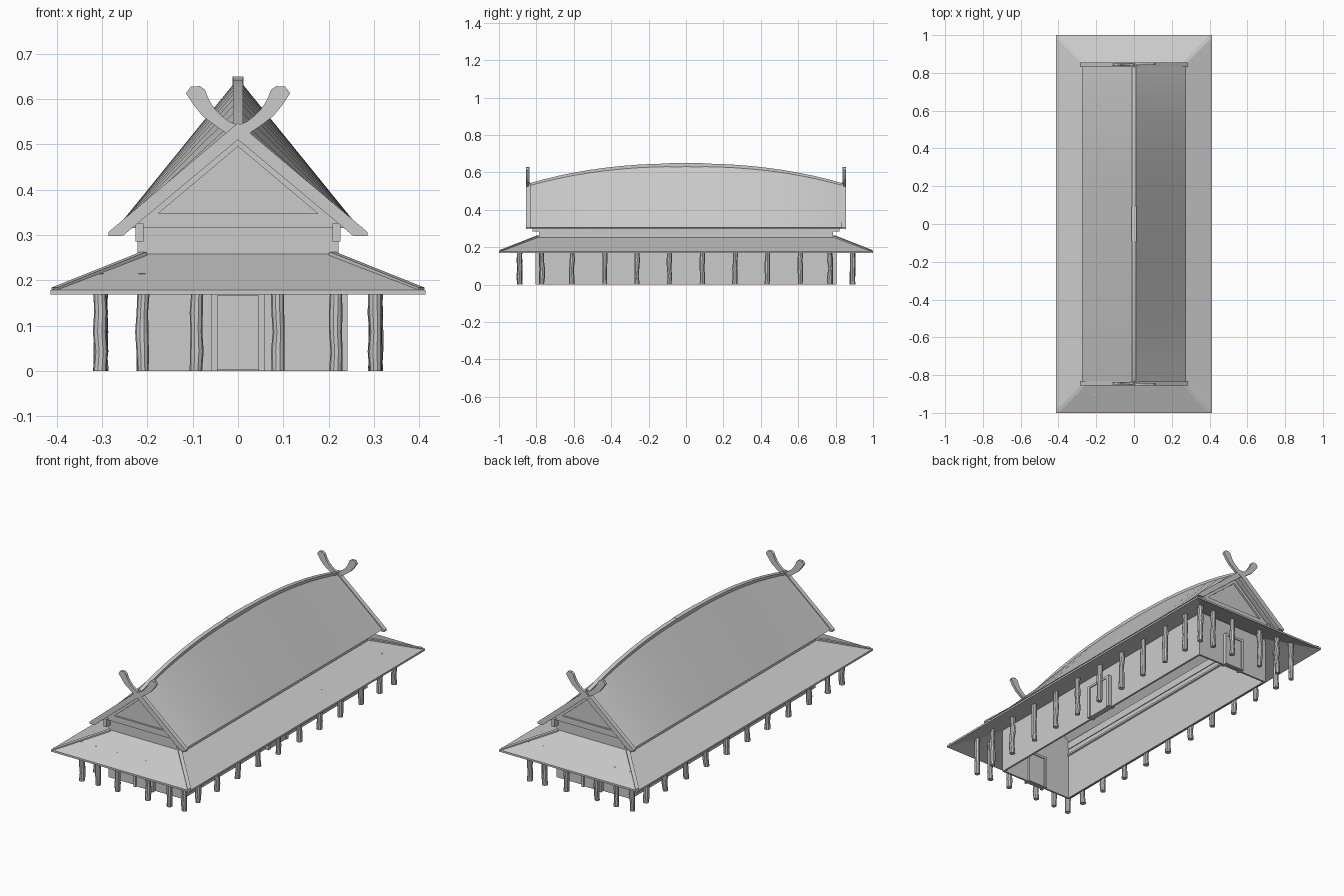
import bpy, bmesh, math, random
from mathutils import Vector, Matrix

if "Cube" in bpy.data.objects:
    bpy.data.objects.remove(bpy.data.objects["Cube"])

random.seed(4)


def make(name, bm, smooth=False):
    bmesh.ops.recalc_face_normals(bm, faces=bm.faces)
    me = bpy.data.meshes.new(name)
    bm.to_mesh(me)
    bm.free()
    ob = bpy.data.objects.new(name, me)
    bpy.context.collection.objects.link(ob)
    if smooth:
        bpy.ops.object.select_all(action='DESELECT')
        ob.select_set(True)
        bpy.context.view_layer.objects.active = ob
        bpy.ops.object.shade_smooth_by_angle(angle=math.radians(35))
    return ob


def box(name, c, s):
    bm = bmesh.new()
    bmesh.ops.create_cube(bm, size=1, matrix=Matrix.Translation(c) @ Matrix.Diagonal((*s, 1)))
    return make(name, bm)


def prism(name, pts, y0, y1):
    """Extrude an x-z outline from y0 to y1."""
    bm = bmesh.new()
    f = bm.faces.new([bm.verts.new((x, y0, z)) for x, z in pts])
    r = bmesh.ops.extrude_face_region(bm, geom=[f])
    vs = [v for v in r['geom'] if isinstance(v, bmesh.types.BMVert)]
    bmesh.ops.translate(bm, verts=vs, vec=(0, y1 - y0, 0))
    return make(name, bm)


def loft(name, sections, smooth=False, closed=False):
    """Skin equal-length closed sections; closed joins last to first."""
    bm = bmesh.new()
    rows = [[bm.verts.new(p) for p in s] for s in sections]
    n = len(rows[0])
    pairs = list(zip(rows, rows[1:] + (rows[:1] if closed else [])))
    for a, b in pairs:
        for i in range(n):
            bm.faces.new((a[i], a[(i + 1) % n], b[(i + 1) % n], b[i]))
    if not closed:
        bm.faces.new(rows[0])
        bm.faces.new(rows[-1])
    return make(name, bm, smooth)


def beam(name, a, b, w, h):
    a, b = Vector(a), Vector(b)
    m = (Matrix.Translation((a + b) / 2) @ (b - a).to_track_quat('Y', 'Z').to_matrix().to_4x4()
         @ Matrix.Diagonal((w, (b - a).length, h, 1)))
    bm = bmesh.new()
    bmesh.ops.create_cube(bm, size=1, matrix=m)
    return make(name, bm)


# Walls, open at the bottom, and wall plates
WX, WY = 0.222, 0.785
for s in (-1, 1):
    box("long_wall", (s * (WX - .005), 0, .16), (.01, 2 * WY, .32))
    box("end_wall", (0, s * (WY - .005), .16), (2 * WX, .01, .32))
    box("wall_plate", (s * .217, 0, .305), (.018, 1.64, .04))

# Skirt roof ring with sloping faces
def rect(x, y, z):
    return [(-x, -y, z), (x, -y, z), (x, y, z), (-x, y, z)]

loft("skirt_roof", [rect(.413, 1.0, .178), rect(.205, .788, .258),
                    rect(.205, .788, .248), rect(.413, 1.0, .168)], closed=True)
for sx in (-1, 1):
    for sy in (-1, 1):
        beam("hip_beam", (sx * .404, sy * .991, .178), (sx * .207, sy * .79, .257), .018, .012)

# Doors: both ends and the right side
for s in (-1, 1):
    y = s * WY
    box("end_door", (0, y, .0845), (.09, .03, .163))
    for sx in (-1, 1):
        box("end_door_jamb", (sx * .052, y, .09), (.013, .04, .18))
    box("end_door_lintel", (0, y, .172), (.117, .04, .012))
    box("side_door_jamb", (WX, s * .075, .09), (.04, .02, .18))
box("side_door", (WX, 0, .085), (.03, .13, .17))
box("side_door_lintel", (WX, 0, .175), (.04, .17, .012))

# Porch posts: slightly crooked round logs
def post(x, y):
    secs, n = [], 10
    for k in range(6):
        r = .0135 + random.uniform(-.0015, .002)
        dx, dy = random.uniform(-.0025, .0025), random.uniform(-.0025, .0025)
        secs.append([(x + dx + r * math.cos(2 * math.pi * i / n),
                      y + dy + r * math.sin(2 * math.pi * i / n), .215 * k / 5) for i in range(n)])
    loft("porch_post", secs, True)

for s in (-1, 1):
    for y in (.89, .77, .61, .435, .262, .088):
        post(s * .303, y)
        post(s * .303, -y)
    for x in (-.21, -.092, .088, .217):
        post(x, s * .89)

# Main roof: straight eaves, arched ridge
def ridge(y):
    return .645 - .11 * (abs(y) / .85) ** 2.3

N = 20
ys = [-.848 + 1.696 * i / N for i in range(N + 1)]
loft("main_roof", [[(-.275, y, .306), (0, y, ridge(y)), (.275, y, .306),
                    (.262, y, .301), (0, y, ridge(y) - .018), (-.262, y, .301)] for y in ys], True)
loft("ridge_cap", [[(sx * .011, y, ridge(y) + dz) for sx, dz in
                    ((-1, -.02), (-1, .003), (1, .003), (1, -.02))] for y in ys], True)
box("ridge_block", (0, 0, .637), (.024, .18, .024))

# Gable ends: recessed panel, frame, bargeboards and crossed horns
outer = [(-.24, .315), (.24, .315), (0, .52)]
inner = [(-.176, .347), (.176, .347), (0, .495)]
horn = [(-.02, .5), (.015, .517), (.053, .543), (.078, .562), (.096, .584), (.115, .612), (.104, .627),
        (.084, .628), (.073, .62), (.064, .598), (.053, .58), (.038, .564), (.02, .55), (-.01, .538)]
for s in (-1, 1):
    prism("gable_panel", outer, s * .78, s * .792)
    for i in range(3):
        j = (i + 1) % 3
        prism("gable_frame", [outer[i], outer[j], inner[j], inner[i]], s * .78, s * .802)
    for m in (-1, 1):
        prism("bargeboard", [(m * x, z) for x, z in
              ((0, .547), (0, .51), (.255, .297), (.286, .297), (.286, .306))], s * .832, s * .855)
        y0 = .846 + m * .003
        prism("horn", [(m * x, z) for x, z in horn], s * (y0 - .007), s * (y0 + .007))
